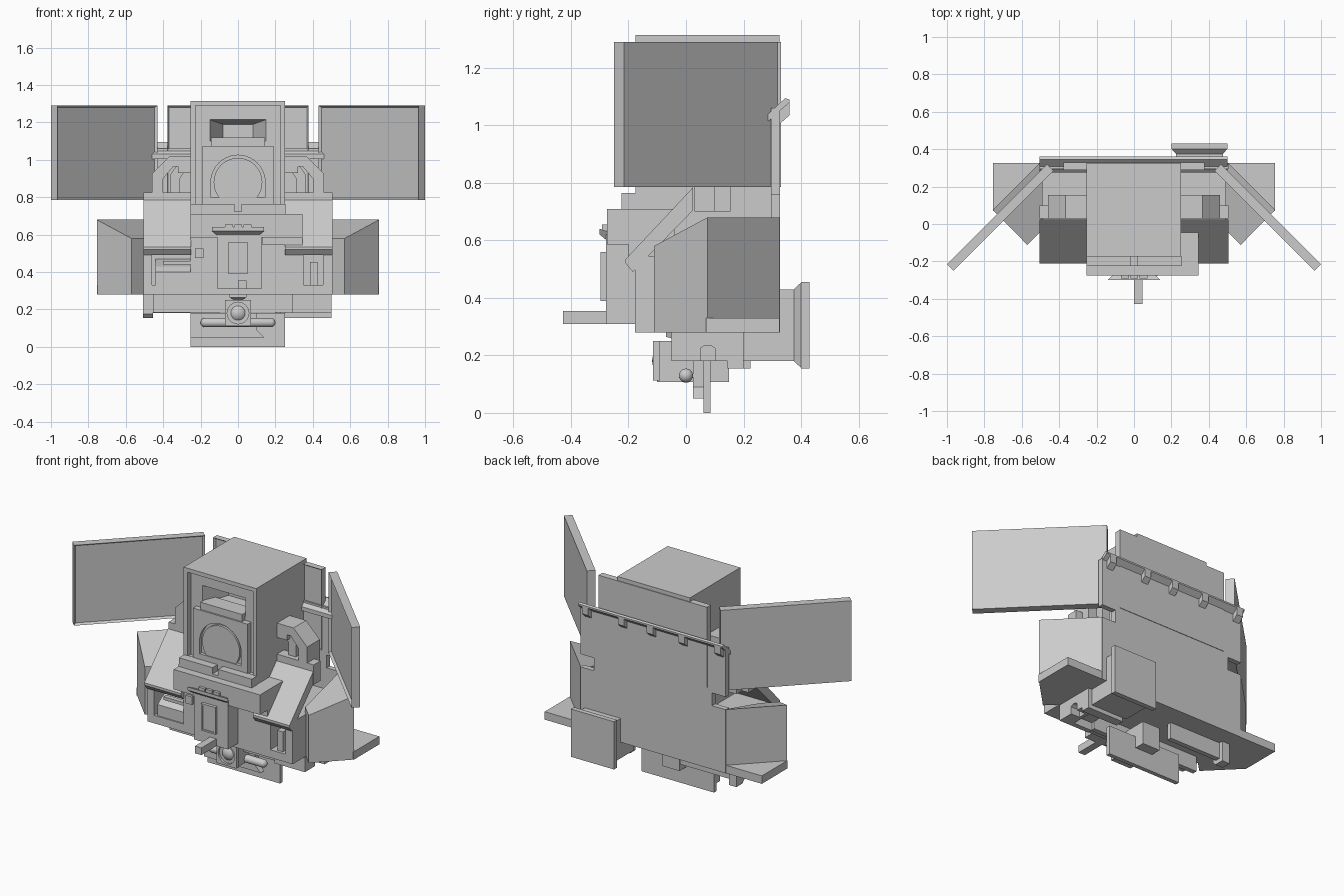
import bpy, bmesh, math
from mathutils import Matrix, Vector

if "Cube" in bpy.data.objects:
    bpy.data.objects.remove(bpy.data.objects["Cube"])


def finish(name, bm):
    bmesh.ops.recalc_face_normals(bm, faces=bm.faces)
    me = bpy.data.meshes.new(name)
    bm.to_mesh(me)
    bm.free()
    ob = bpy.data.objects.new(name, me)
    bpy.context.collection.objects.link(ob)
    return ob


def prism(name, pts, axis, a, b, top=None):
    """Extrude a profile along an axis: x takes (y,z), y takes (x,z), z takes (x,y)."""
    def at(p, t):
        return {'x': (t, p[0], p[1]), 'y': (p[0], t, p[1]), 'z': (p[0], p[1], t)}[axis]
    bm = bmesh.new()
    lo = [bm.verts.new(at(p, a)) for p in pts]
    hi = [bm.verts.new(at(p, top(*p) if top else b)) for p in pts]
    bm.faces.new(lo)
    bm.faces.new(hi)
    n = len(pts)
    for i in range(n):
        j = (i + 1) % n
        bm.faces.new((lo[i], lo[j], hi[j], hi[i]))
    return finish(name, bm)


def box(name, x0, x1, y0, y1, z0, z1):
    return prism(name, [(x0, y0), (x1, y0), (x1, y1), (x0, y1)], 'z', z0, z1)


def frustum(name, r0, y0, r1, y1):
    """Tapered block between two (x0, x1, z0, z1) rectangles at depths y0 and y1."""
    bm = bmesh.new()
    ring = lambda r, y: [bm.verts.new((x, y, z)) for x, z in
                         ((r[0], r[2]), (r[1], r[2]), (r[1], r[3]), (r[0], r[3]))]
    p, q = ring(r0, y0), ring(r1, y1)
    bm.faces.new(p)
    bm.faces.new(q)
    for i in range(4):
        j = (i + 1) % 4
        bm.faces.new((p[i], p[j], q[j], q[i]))
    return finish(name, bm)


def cut(ob, cutter):
    m = ob.modifiers.new("cut", 'BOOLEAN')
    m.operation, m.object, m.solver = 'DIFFERENCE', cutter, 'EXACT'
    bpy.context.view_layer.objects.active = ob
    bpy.ops.object.modifier_apply(modifier=m.name)
    bpy.data.objects.remove(cutter)


def mx(pts, s):
    return [(p[0] * s, p[1]) for p in pts]


def screen(name, cx, cy, cz, w, t, h, angle):
    """Slab with a shallow framed recess on its front."""
    bm = bmesh.new()
    bmesh.ops.create_cube(bm, size=1)
    bmesh.ops.scale(bm, vec=(w, t, h), verts=bm.verts)
    f = [f for f in bm.faces if f.calc_center_median().y < -t * 0.4]
    bmesh.ops.inset_region(bm, faces=f, thickness=0.014)
    bmesh.ops.translate(bm, vec=(0, 0.015, 0), verts=f[0].verts)
    bmesh.ops.transform(bm, verts=bm.verts,
                        matrix=Matrix.Translation((cx, cy, cz)) @ Matrix.Rotation(angle, 4, 'Z'))
    return finish(name, bm)


# Upper cabinet with framed recess and hopper window
cab = box("cabinet", -.255, .25, -.175, .325, .5, 1.315)
cut(cab, box("c", -.228, .228, -.3, -.14, .76, 1.29))
cut(cab, frustum("c", (-.15, .15, 1.10, 1.215), -.141, (-.08, .08, 1.11, 1.19), .02))
box("window_ledge", -.145, .145, -.165, -.06, 1.075, 1.12)

# Arched block and round disc inside the recess
arch = box("arch_block", -.19, .19, -.175, -.13, .76, 1.075)
outline = [(-.145, .80), (.145, .80)] + [(.145 * math.cos(a), .88 + .145 * math.sin(a))
           for a in (math.pi * i / 20 for i in range(21))]
cut(arch, prism("c", outline, 'y', -.3, -.155))
prism("round_disc", [(.13 * math.cos(a), .88 + .13 * math.sin(a))
      for a in (math.tau * i / 40 for i in range(40))], 'y', -.17, -.14)

# Desk and front column
prism("desk", [(-.255, -.275), (.345, -.275), (.345, -.04), (-.255, -.04)], 'z', .585, .71)
box("desk_ledge_base", -.255, .25, -.225, -.175, .705, .725)
for s in (-1, 1):
    box("desk_ledge", *sorted((.02 * s, .253 * s)), -.225, -.17, .71, .765)
box("front_column", -.11, .125, -.278, -.1, .31, .62)
panel = box("front_panel", -.05, .05, -.297, -.27, .39, .56)
cut(panel, box("c", -.04, .04, -.4, -.292, .40, .55))
box("front_arm", 0, .045, -.428, -.27, .31, .355)
frustum("tray", (-.14, .14, .62, .64), -.30, (-.11, .11, .595, .63), -.27)
for i in range(3):
    box("tray_button", -.07 + i * .05, -.028 + i * .05, -.292, -.268, .635, .655)

# Lower body with niches
body = box("lower_body", -.505, .505, -.178, .325, .28, .545)
cut(body, box("c", -.46, -.255, -.3, -.03, .33, .51))
cut(body, box("c", .35, .455, -.3, -.03, .33, .51))
prism("left_niche_step", [(-.17, .33), (-.03, .33), (-.03, .47), (-.13, .43), (-.17, .40)],
      'x', -.44, -.255)
box("niche_post", .385, .425, -.16, -.03, .33, .455)
box("niche_lip", -.40, -.255, -.17, -.14, .44, .46)
box("niche_hook", -.23, -.185, -.195, -.17, .475, .525)
box("side_cheek", .13, .345, -.20, -.1, .545, .60)

# Back plate with side notches
prism("back_plate", [(-.505, .28), (.505, .28), (.505, .68), (.41, .68), (.41, .76), (.505, .76),
      (.505, 1.06), (-.505, 1.06), (-.505, .76), (-.41, .76), (-.41, .68), (-.505, .68)],
      'y', .295, .327)

# Parts mirrored left and right
for s, side in ((-1, "left"), (1, "right")):
    x = lambda a, b: sorted((a * s, b * s))
    prism(side + "_sloped_panel", [(-.21, .535), (.025, .785), (.025, .705), (-.185, .49),
          (-.21, .52)], 'x', *x(.25, .505))
    box(side + "_upper_bar", *x(.25, .505), .03, .10, .70, .825)
    box(side + "_rear_bar", *x(.25, .46), .10, .155, .70, .80)
    # bent brackets
    for k, w in ((0, .06), (.10, .05)):
        prism(side + "_bent_bracket", mx([(.46 - k, .80), (.46 - k, .925), (.365 - k * .75, 1.02),
              (.275, 1.02), (.275, .965 + k * .2), (.345 - k * .75, .965), (.46 - k - w, .90),
              (.46 - k - w, .80)], s), 'y', .03 + k * .3, .155)
    box(side + "_bracket_arm", *x(.25, .32), .03, .155, .93, 1.02)
    # angled wing console and floor flange
    wing = [(.49, .327), (.503, .327), (.755, .075), (.57, -.112), (.49, -.032)]
    prism(side + "_wing", mx(wing, s), 'z', .28, 0,
          lambda a, b: .58 + (abs(a) + b - .458) * .269)
    prism(side + "_floor_flange", mx([(.49, .325), (.755, .325), (.755, .07), (.6, .07)], s),
          'z', .28, .33)
    # angled side screen
    screen(side + "_screen", .715 * s, .035, 1.038, .757, .05, .505, -s * math.pi / 4)

screen("rear_screen", 0, .31, 1.038, .755, .04, .505, 0)

# Tilted rear sunshade on small brackets
prism("sunshade", [(.275, 1.005), (.275, 1.03), (.345, 1.095), (.36, 1.09), (.36, 1.08)],
      'x', -.505, .5)
for px in (-.47, -.22, 0, .2, .45):
    prism("shade_bracket", [(.32, 1.0), (.36, 1.035), (.36, 1.08), (.32, 1.05)],
          'x', px - .022, px + .022)

# Rear duct with flared plate
box("rear_duct", .225, .475, .2, .385, .18, .43)
frustum("duct_flare", (.225, .475, .18, .43), .375, (.2, .5, .155, .455), .402)
box("duct_plate", .2, .5, .40, .43, .155, .455)

# Underside parts
under = prism("under_duct", [(-.05, .285), (-.05, .18), (.2, .18), (.2, .285)], 'x', .29, .50)
cut(under, prism("c", [(.05, .17), (.05, .225), (.065, .235), (.085, .235), (.1, .225),
    (.1, .17)], 'x', .44, .6))
cut(under, box("c", .2, .42, -.02, .17, .1, .23))
box("under_bar_left", -.46, -.1, .17, .2, .18, .285)
box("under_bar_right", .25, .5, .145, .2, .155, .19)
prism("under_bracket", [(.145, .285), (.145, .175), (.165, .155), (.225, .155), (.225, .285)],
      'x', -.508, -.455)
box("under_front_strip", -.455, .29, -.03, .0, .185, .285)

# Chin plate
prism("chin_plate", [(-.255, 0), (.25, 0), (.25, .18), (-.255, .18)], 'y', .06, .086)
prism("chin_plate_front", [(-.255, .05), (.25, .05), (.25, .18), (-.255, .18)][:1] +
      [(.14, .05), (.10, .09), (.10, .18), (-.255, .18)], 'y', .025, .062)

# Lens housing, ball lens and capsule bar
box("lens_housing", -.06, .06, -.10, .15, .108, .25)
rim = box("lens_rim", -.07, .07, -.115, -.09, .112, .25)
cut(rim, prism("c", [(.058 * math.cos(a), .181 + .058 * math.sin(a))
    for a in (math.tau * i / 24 for i in range(24))], 'y', -.2, -.101))
bm = bmesh.new()
bmesh.ops.create_uvsphere(bm, u_segments=24, v_segments=12, radius=.053,
                          matrix=Matrix.Translation((0, -.065, .181)))
lens = finish("lens", bm)
frustum("lens_mount", (-.045, .045, .265, .285), -.07, (-.02, .02, .25, .285), -.02)

bm = bmesh.new()
bmesh.ops.create_uvsphere(bm, u_segments=20, v_segments=12, radius=.025,
                          matrix=Matrix.Rotation(math.pi / 2, 4, 'Y'))
for v in bm.verts:
    v.co += Vector((.175 if v.co.x > 0.0001 else -.175, 0, .13))
capsule = finish("capsule_bar", bm)
for ob in (lens, capsule):
    for p in ob.data.polygons:
        p.use_smooth = True
